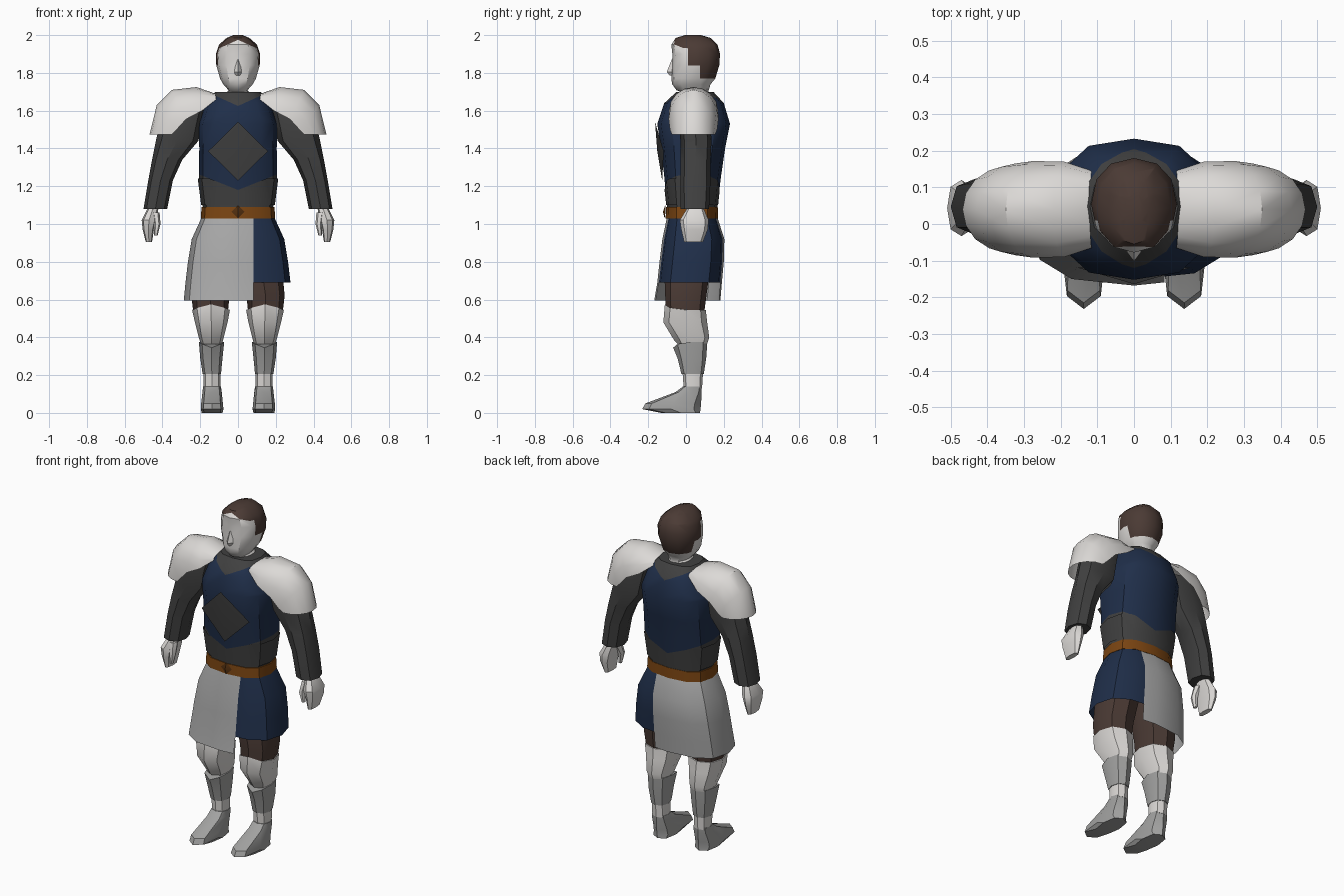
import bpy, bmesh, math
from mathutils import Vector

if "Cube" in bpy.data.objects:
    bpy.data.objects.remove(bpy.data.objects["Cube"])


def material(name, rgb):
    m = bpy.data.materials.new(name)
    m.diffuse_color = (*rgb, 1)
    m.use_nodes = True
    m.node_tree.nodes["Principled BSDF"].inputs["Base Color"].default_value = m.diffuse_color
    return m


LIGHT = material("pale_plate", (0.72, 0.70, 0.68))
CLOTH = material("grey_cloth", (0.40, 0.40, 0.40))
STEEL = material("boot_grey", (0.36, 0.36, 0.355))
DARK = material("dark_grey", (0.052, 0.052, 0.052))
NAVY = material("navy", (0.014, 0.028, 0.068))
BROWN = material("dark_brown", (0.07, 0.043, 0.035))
BELT = material("orange_leather", (0.20, 0.06, 0.006))
BUCKLE = material("buckle_brown", (0.09, 0.03, 0.005))


def finish(name, bm, mats, angle=35):
    bmesh.ops.recalc_face_normals(bm, faces=bm.faces)
    me = bpy.data.meshes.new(name)
    bm.to_mesh(me)
    bm.free()
    ob = bpy.data.objects.new(name, me)
    bpy.context.collection.objects.link(ob)
    for m in mats:
        me.materials.append(m)
    bpy.ops.object.select_all(action='DESELECT')
    ob.select_set(True)
    bpy.context.view_layer.objects.active = ob
    bpy.ops.object.shade_smooth_by_angle(angle=math.radians(angle))
    return ob


def skin(bm, rows, closed):
    for a, b in zip(rows, rows[1:]):
        n = len(a)
        for i in range(n if closed else n - 1):
            j = (i + 1) % n
            bm.faces.new((a[i], a[j], b[j], b[i]))


# Loft through level rings (z, x0, x1, y0, y1[, front lift]); cuts add colour edges
def loft(name, rings, mats, n=8, power=1.0, caps=True, sx=1, cuts=(), rule=None, drop=None):
    bm = bmesh.new()
    rows = []
    for z, x0, x1, y0, y1, *lift in rings:
        row = []
        for i in range(n):
            a = 2 * math.pi * i / n
            c, s = math.cos(a), math.sin(a)
            px = math.copysign(abs(c) ** power, c)
            py = math.copysign(abs(s) ** power, s)
            dz = lift[0] * max(0, -s) ** 3 if lift else 0
            row.append(bm.verts.new((sx * ((x0 + x1) / 2 + px * (x1 - x0) / 2),
                                     (y0 + y1) / 2 + py * (y1 - y0) / 2, z + dz)))
        rows.append(row)
    skin(bm, rows, True)
    if caps:
        bm.faces.new(rows[0])
        bm.faces.new(rows[-1])
    bmesh.ops.recalc_face_normals(bm, faces=bm.faces)
    for co, no in cuts:
        bmesh.ops.bisect_plane(bm, geom=bm.verts[:] + bm.edges[:] + bm.faces[:],
                               plane_co=co, plane_no=Vector(no).normalized(), dist=1e-5)
    if drop:
        gone = [f for f in bm.faces if drop(f.calc_center_median())]
        bmesh.ops.delete(bm, geom=gone, context='FACES')
    if rule:
        for f in bm.faces:
            f.material_index = rule(f.calc_center_median())
    return finish(name, bm, mats)


def vee(z, k):
    return [((0, 0, z), (-k, 0, 1)), ((0, 0, z), (k, 0, 1))]


# Raised four-sided plate on the front
def diamond(name, mat, left_right, top, bottom, middle):
    x, ys, zs = left_right
    bm = bmesh.new()
    pts = [(x, ys, zs), (0, *top), (-x, ys, zs), (0, *bottom)]
    v = [bm.verts.new(p) for p in pts]
    m = bm.verts.new((0, *middle))
    for i in range(4):
        bm.faces.new((v[i], v[(i + 1) % 4], m))
    ob = finish(name, bm, [mat])
    if ob.data.polygons[0].normal.y > 0:
        ob.data.flip_normals()


# Torso: navy tabard, dark waist and dark collar
def torso_rule(p):
    if p.z < 1.18 + 0.4 * abs(p.x):
        return 1
    return 1 if p.z > 1.625 + 0.45 * abs(p.x) else 0


loft("torso", [(1.08, -.185, .185, -.10, .165), (1.25, -.207, .207, -.115, .185),
               (1.40, -.205, .205, -.132, .207), (1.53, -.208, .208, -.152, .233),
               (1.64, -.17, .17, -.115, .20), (1.70, -.12, .12, -.05, .145)],
     [NAVY, DARK], n=12, power=0.75, cuts=vee(1.18, .4) + vee(1.625, .45), rule=torso_rule)
loft("waist_guard", [(1.10, -.195, .195, -.105, .17), (1.24, -.213, .213, -.12, .185)],
     [DARK], n=12, power=0.75, caps=False, cuts=vee(1.18, .4),
     drop=lambda p: p.z > 1.18 + .4 * abs(p.x))
diamond("chest_plate", DARK, (.158, -.118, 1.385), (-.164, 1.54), (-.126, 1.23), (-.152, 1.385))

# Belt and buckle
loft("belt", [(1.03, -.197, .197, -.108, .17), (1.09, -.193, .193, -.105, .168)],
     [BELT], n=12, power=0.75)
diamond("buckle", BUCKLE, (.035, -.108, 1.065), (-.11, 1.1), (-.113, 1.03), (-.122, 1.065))

# Skirt: long grey panel on one side, short navy panel on the other
loft("skirt", [(1.04, -.19, .19, -.10, .165), (.92, -.245, .245, -.125, .203),
               (.80, -.265, .265, -.14, .20), (.69, -.278, .278, -.152, .19),
               (.595, -.287, .287, -.168, .182)],
     [NAVY, CLOTH], n=12, power=0.75, caps=False, cuts=[((.083, 0, 0), (1, 0, 0))],
     rule=lambda p: 0 if p.x > .083 else 1,
     drop=lambda p: p.x > .083 and p.z < .69)


# Head and hair
def hair_rule(p):
    top = p.z > 1.975 - .45 * abs(p.x)
    side = p.y > .01 and p.z > 1.84
    nape = p.y > .075 and p.z > 1.77
    return 1 if top or side or nape else 0


loft("head", [(1.64, -.10, .10, -.03, .14), (1.69, -.07, .07, .0, .12),
              (1.708, -.05, .05, -.05, .12), (1.74, -.078, .078, -.073, .13),
              (1.77, -.095, .095, -.078, .155), (1.84, -.115, .115, -.074, .176),
              (1.90, -.117, .117, -.072, .18), (1.95, -.10, .10, -.078, .167),
              (1.985, -.06, .06, -.055, .13), (2.0, -.025, .025, -.005, .08)],
     [LIGHT, BROWN], n=12, power=0.9,
     cuts=vee(1.975, .45) + [((0, .01, 0), (0, 1, 0)), ((0, .075, 0), (0, 1, 0))],
     rule=hair_rule)
loft("nose", [(1.785, -.014, .014, -.085, -.05), (1.805, -.02, .02, -.102, -.05),
              (1.87, -.008, .008, -.076, -.05)], [LIGHT], n=4)


# Domed shoulder guard: arches across y, swept outward and down
def pauldron(name, sx):
    bm = bmesh.new()
    rows = []
    for tx, tz, ex, ez, hy in [(.12, 1.69, .115, 1.66, .105), (.22, 1.725, .19, 1.60, .13),
                               (.35, 1.71, .275, 1.555, .132), (.43, 1.63, .325, 1.50, .125),
                               (.468, 1.475, .35, 1.475, .115)]:
        row = []
        for i in range(9):
            a = math.pi * (i / 8 - .5)
            c = math.cos(a)
            row.append(bm.verts.new((sx * (ex + (tx - ex) * c), .04 + hy * math.sin(a),
                                     ez + (tz - ez) * c)))
        rows.append(row)
    skin(bm, rows, False)
    ob = finish(name, bm, [LIGHT])
    if sum(p.normal.z for p in ob.data.polygons) < 0:
        ob.data.flip_normals()


for side, sx in (("left", 1), ("right", -1)):
    pauldron(side + "_shoulder_guard", sx)
    # Arm and hand
    loft(side + "_sleeve", [(1.64, .17, .36, -.02, .12), (1.54, .19, .41, -.035, .13),
                            (1.44, .21, .435, -.03, .135), (1.34, .295, .455, -.028, .13),
                            (1.23, .345, .475, -.03, .13), (1.08, .375, .50, -.028, .122)],
         [DARK], power=0.85, sx=sx)
    loft(side + "_hand", [(1.09, .42, .475, .01, .09), (1.02, .432, .51, -.033, .12),
                          (.97, .445, .505, -.025, .115), (.905, .455, .488, -.01, .09)],
         [LIGHT], power=0.8, sx=sx)
    loft(side + "_thumb", [(1.06, .415, .455, -.01, .05), (1.0, .41, .445, -.025, .02),
                           (.94, .425, .445, -.015, .01)], [LIGHT], n=6, sx=sx)
    # Leg
    loft(side + "_thigh", [(.95, .01, .19, -.08, .14), (.75, .02, .235, -.115, .125),
                           (.62, .045, .247, -.11, .108), (.52, .055, .235, -.105, .095)],
         [BROWN], power=0.85, sx=sx)
    loft(side + "_knee_guard", [(.545, .043, .243, -.112, .105, .03),
                                (.48, .055, .228, -.12, .112),
                                (.40, .075, .208, -.06, .123, -.02),
                                (.36, .085, .195, -.04, .11)],
         [LIGHT], power=0.85, sx=sx)
    loft(side + "_greave", [(.375, .073, .207, -.068, .113, -.03),
                            (.29, .082, .20, -.045, .107),
                            (.205, .09, .187, -.024, .094)], [STEEL], power=0.85, sx=sx)
    loft(side + "_ankle", [(.21, .093, .184, -.018, .09), (.13, .092, .183, -.012, .085)],
         [LIGHT], power=0.85, sx=sx)
    loft(side + "_boot", [(.14, .09, .185, -.016, .083), (.11, .086, .188, -.055, .083),
                          (.05, .08, .195, -.215, .08), (.02, .077, .197, -.232, .077),
                          (0, .082, .192, -.13, .074)], [STEEL], power=0.75, sx=sx)
